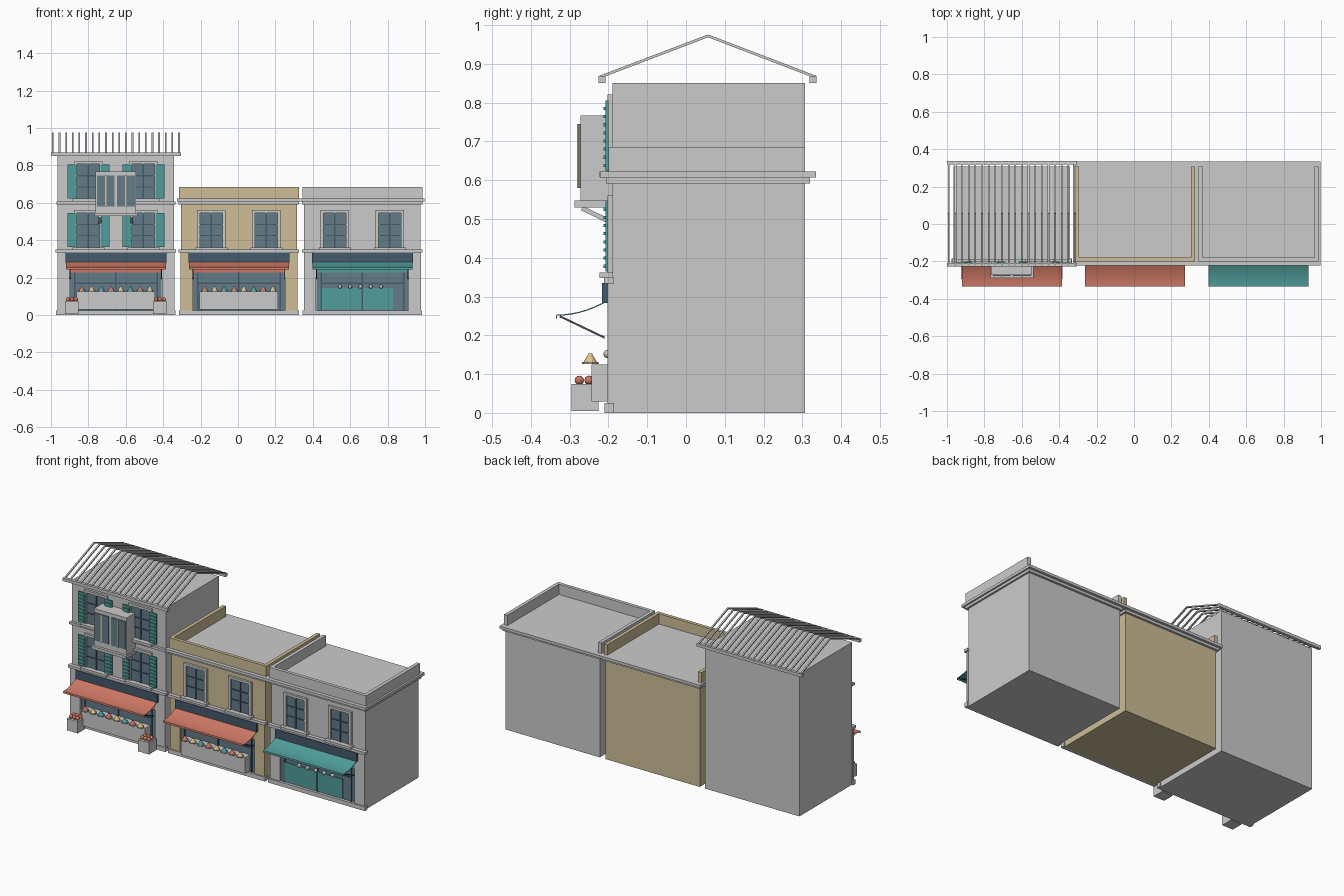
import bpy, bmesh, math
from mathutils import Matrix, Vector

if "Cube" in bpy.data.objects:
    bpy.data.objects.remove(bpy.data.objects["Cube"])

COLS = {"tan": (0.62, 0.51, 0.31), "red": (0.62, 0.19, 0.13), "teal": (0.08, 0.34, 0.33),
        "glass": (0.13, 0.20, 0.25), "navy": (0.06, 0.10, 0.15), "dark": (0.08, 0.08, 0.09),
        "yellow": (0.75, 0.55, 0.25)}
MATS = {}
for n, c in COLS.items():
    MATS[n] = bpy.data.materials.new(n)
    MATS[n].diffuse_color = (*c, 1)


def finish(name, bm, col=None):
    me = bpy.data.meshes.new(name)
    bm.to_mesh(me)
    bm.free()
    ob = bpy.data.objects.new(name, me)
    bpy.context.collection.objects.link(ob)
    if col:
        me.materials.append(MATS[col])
    return ob


def add_box(bm, x0, x1, y0, y1, z0, z1):
    m = Matrix.Translation(((x0 + x1) / 2, (y0 + y1) / 2, (z0 + z1) / 2)) @ \
        Matrix.Diagonal((x1 - x0, y1 - y0, z1 - z0, 1))
    bmesh.ops.create_cube(bm, size=1, matrix=m)


def boxes(name, items, col=None):
    bm = bmesh.new()
    for b in items:
        add_box(bm, *b)
    return finish(name, bm, col)


def bars(name, items, w, col=None):
    """Square bars in the y-z plane: (x, (y, z) start, (y, z) end)."""
    bm = bmesh.new()
    for x, a, b in items:
        a, b = Vector((x, *a)), Vector((x, *b))
        d = b - a
        m = Matrix.Translation((a + b) / 2) @ Matrix.Rotation(math.atan2(d.z, d.y), 4, 'X') @ \
            Matrix.Diagonal((w[0], d.length, w[1], 1))
        bmesh.ops.create_cube(bm, size=1, matrix=m)
    return finish(name, bm, col)


F, B = -0.19, 0.307      # wall planes, front and back


def windows(n, cx, z0, shutters):
    glass, frame, bar, shut, slat = [], [], [], [], []
    z1 = z0 + 0.185
    for s in (-1, 1):
        x = cx + s * 0.147
        glass.append((x - .06, x + .06, F - .004, F, z0, z1))
        for k in (-1, 1):
            a, b = sorted((x + k * .06, x + k * .076))
            frame.append((a, b, F - .013, F, z0, z1 + .014))
        frame += [(x - .06, x + .06, F - .013, F, z1, z1 + .014),
                  (x - .086, x + .086, F - .033, F, z0 - .014, z0)]
        bar.append((x - .004, x + .004, F - .009, F, z0, z1))
        bar += [(x - .06, x + .06, F - .008, F, z0 + h, z0 + h + .006) for h in (.06, .12)]
        if shutters:
            for k in (-1, 1):
                a, b = sorted((x + k * .064, x + k * .112))
                shut.append((a, b, F - .017, F - .01, z0 + .002, z1 - .002))
                slat += [(a + .006, b - .006, F - .023, F - .016, z0 + .012 + i * .021, z0 + .02 + i * .021)
                         for i in range(8)]
    boxes(n + "_window_glass", glass, "glass")
    boxes(n + "_window_frames", frame)
    boxes(n + "_window_bars", bar, "navy")
    if shutters:
        boxes(n + "_shutters", shut, "teal")
        boxes(n + "_shutter_slats", slat, "teal")


def awning(n, cx, col):
    h = 0.267
    prof = [(-.205 - .128 * t, .252 + .036 * (1 - t) ** 2) for t in [i / 8 for i in range(9)]]
    prof.append((-.334, .243))
    bm = bmesh.new()
    rows = [[bm.verts.new((cx + s * h, y, z)) for s in (-1, 1)] for y, z in prof]
    for a, b in zip(rows, rows[1:]):
        bm.faces.new((a[0], b[0], b[1], a[1]))
    ob = finish(n + "_awning", bm, col)
    mod = ob.modifiers.new("thick", 'SOLIDIFY')
    mod.thickness, mod.offset = .003, 0
    bars(n + "_awning_arms", [(cx + s * .245, (-.21, .194), (-.325, .249)) for s in (-1, 1)],
         (.005, .005), "dark")


def shop(n, cx, wall, col):
    # pilasters, plinth, belt course
    boxes(n + "_pilasters", [(cx + s * .28 - .033, cx + s * .28 + .033, F - .013, F, .02, .335)
                             for s in (-1, 1)], wall)
    boxes(n + "_plinth", [(cx - .32, cx + .32, F - .02, F + .005, 0, .025)])
    boxes(n + "_belt", [(cx - .322, cx + .322, F - .022, F + .005, .334, .35)])
    # shop glazing, bars and sign board
    boxes(n + "_shop_glass", [(cx - .245, cx + .245, F - .004, F, .025, .29)], "glass")
    boxes(n + "_shop_bars", [(cx - .225, cx + .225, F - .01, F, .165, .173)] +
          [(cx + d - .004, cx + d + .004, F - .01, F, .025, .25) for d in (-.221, 0, .221)], "navy")
    boxes(n + "_shop_lintel", [(cx - .26, cx + .26, F - .012, F, .228, .252)], col)
    boxes(n + "_sign_board", [(cx - .27, cx + .27, F - .026, F, .283, .335)], "navy")
    awning(n, cx, col)


def solids(name, col, pts, kind, r, h=0):
    bm = bmesh.new()
    for p in pts:
        m = Matrix.Translation(p)
        if kind == "ball":
            bmesh.ops.create_uvsphere(bm, u_segments=10, v_segments=6, radius=r, matrix=m)
        else:
            top = r * .25 if kind == "cone" else r
            bmesh.ops.create_cone(bm, cap_ends=True, segments=10, radius1=r, radius2=top, depth=h, matrix=m)
    return finish(name, bm, col)


def counter(n, cx):
    boxes(n + "_counter", [(cx - .21, cx + .21, -.243, F, .03, .125)])
    xs = [cx - .182 + i * .052 for i in range(8)]
    solids(n + "_trays", None, [(x, -.247, .129) for x in xs], "disc", .021, .005)
    for i, c in enumerate(("red", "yellow", "teal")):
        solids(f"{n}_{c}_heaps", c, [(x, -.247, .142) for x in xs[i::3]], "cone", .017, .022)


# --- three row buildings ---
for n, cx, top, wall in (("left", -.653, .85, None), ("middle", .005, .62, "tan"), ("right", .665, .62, None)):
    boxes(n + "_body", [(cx - .311, cx + .311, F, B, 0, top)], wall)
    shop(n, cx, wall, "teal" if n == "right" else "red")
    windows(n + "_first", cx, .362, n == "left")
    if n == "left":
        windows(n + "_second", cx, .622, True)
        boxes("left_upper_belt", [(cx - .318, cx + .318, F - .015, F + .005, .592, .606)])
        continue
    # cornice in two steps, parapet open to the back
    boxes(n + "_cornice", [(cx - .332, cx + .332, -.222, .335, .607, .623),
                           (cx - .322, cx + .322, -.206, .32, .592, .607)])
    boxes(n + "_parapet", [(cx - .321, cx + .321, F - .01, F + .01, .623, .685),
                           (cx - .321, cx - .3, F + .01, B, .623, .685),
                           (cx + .3, cx + .321, F + .01, B, .623, .685)], wall)

# --- open rafter roof on the left building ---
L = -.653
bars("roof_rafters", [(L - .337 + i * .0355, (yb, .866), (.057, .972))
                      for i in range(20) for yb in (-.222, .334)], (.009, .007))
boxes("eaves_beams", [(L - .347, L + .347, y - .009, y + .009, .85, .868) for y in (-.217, .327)])

# --- projecting bay ---
boxes("bay_body", [(L - .108, L + .108, -.272, F, .547, .767)])
boxes("bay_base", [(L - .115, L + .115, -.288, F, .53, .547)])
boxes("bay_glass", [(L + s * .054 - .047, L + s * .054 + .047, -.277, -.27, .58, .745) for s in (-1, 1)], "glass")
boxes("bay_window_bars", [(L + d - .004, L + d + .004, -.281, -.27, .58, .745) for d in (-.054, .054)], "yellow")
bars("bay_brackets", [(L + s * .085, (-.268, .528), (-.195, .492)) for s in (-1, 1)], (.015, .012))

# --- goods on display ---
counter("left", L)
counter("middle", .005)
boxes("crates", [(L + s * .235 - .036, L + s * .235 + .036, -.295, -.225, .005, .075) for s in (-1, 1)])
solids("crate_fruit", "red", [(L + s * .235 + dx, y, .084) for s in (-1, 1) for dx in (-.021, 0, .021)
                              for y in (-.275, -.25)], "ball", .012)

# --- restaurant front on the right ---
R = .665
boxes("dining_front_panels", [(R - .23, R - .006, F - .009, F, .03, .145),
                              (R - .002, R + .165, F - .009, F, .03, .145)], "teal")
solids("hanging_lamps", None, [(R - .12 + i * .055, F - .012, .152) for i in range(5)], "ball", .011)

for m in bpy.data.materials:
    if m.users and not m.is_grease_pencil:
        m.use_nodes = True
        m.node_tree.nodes["Principled BSDF"].inputs["Base Color"].default_value = m.diffuse_color
